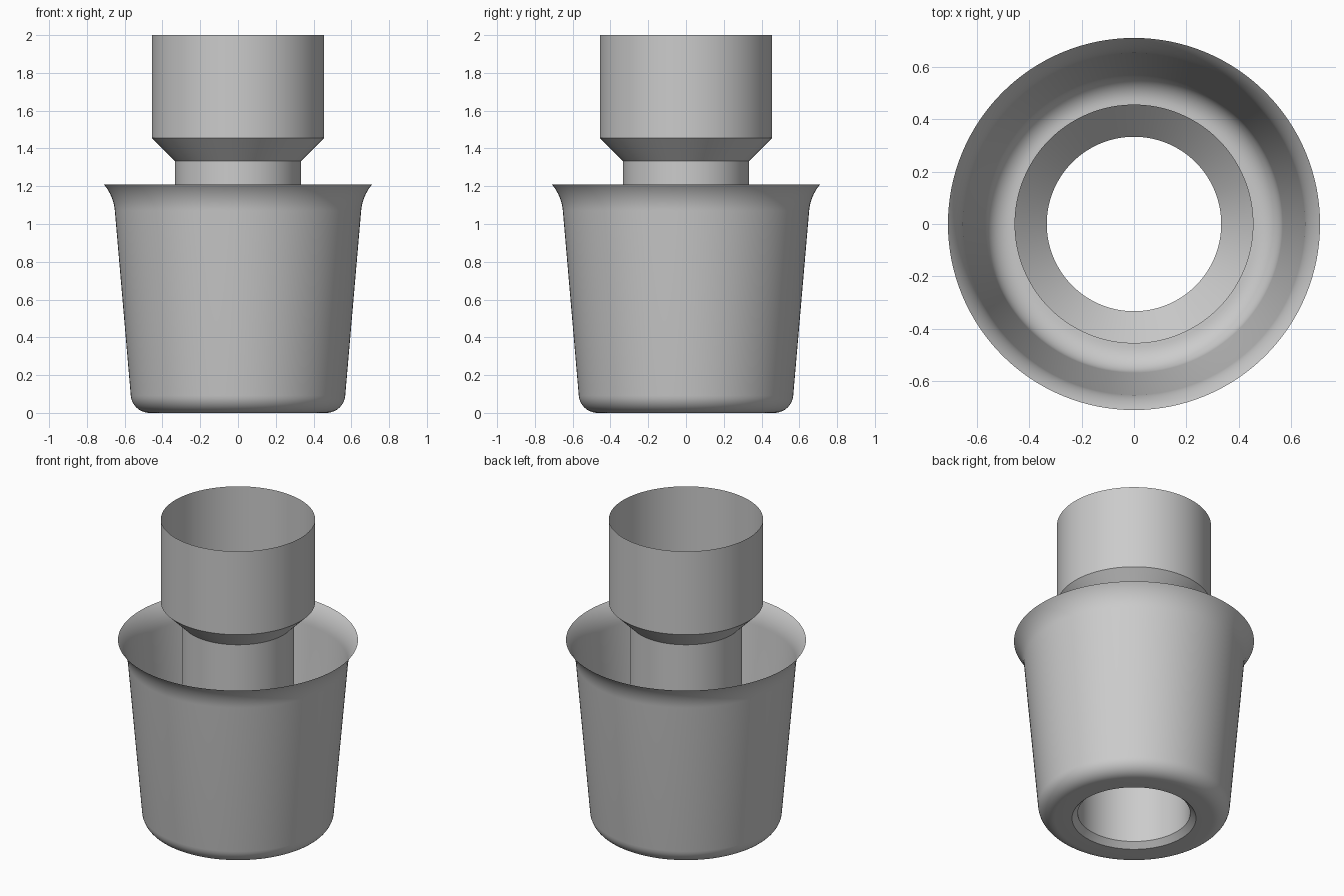
import bpy
import bmesh
from math import sin, cos, pi, radians
from mathutils import Matrix

cube = bpy.data.objects.get("Cube")
if cube:
    bpy.data.objects.remove(cube, do_unlink=True)

SIDES = 128

grey = bpy.data.materials.new("plain_grey")
grey.use_nodes = True
GREY = (0.6, 0.6, 0.6, 1.0)
grey.diffuse_color = GREY
grey.node_tree.nodes["Principled BSDF"].inputs["Base Color"].default_value = GREY


def arc(cx, cz, radius, start, end, steps):
    """Points (r, z) on a circular arc, angles in degrees."""
    angles = [radians(start + (end - start) * i / steps) for i in range(steps + 1)]
    return [(cx + radius * cos(a), cz + radius * sin(a)) for a in angles]


def lathe(name, profile):
    """Revolve an open (r, z) profile, listed bottom to top, into a thin shell."""
    bm = bmesh.new()
    rings = []
    for r, z in profile:
        rings.append([bm.verts.new((r * cos(2 * pi * i / SIDES), r * sin(2 * pi * i / SIDES), z))
                      for i in range(SIDES)])
    for low, high in zip(rings, rings[1:]):
        for i in range(SIDES):
            j = (i + 1) % SIDES
            bm.faces.new((low[i], low[j], high[j], high[i]))
    mesh = bpy.data.meshes.new(name)
    bm.to_mesh(mesh)
    bm.free()
    mesh.materials.append(grey)
    obj = bpy.data.objects.new(name, mesh)
    bpy.context.collection.objects.link(obj)
    bpy.ops.object.select_all(action='DESELECT')
    obj.select_set(True)
    bpy.context.view_layer.objects.active = obj
    bpy.ops.object.shade_smooth_by_angle(angle=radians(25))
    return obj


# Tapered outer cup: flat floor, rounded foot, leaning wall, flared rim
LEAN = 4.8
FLARE_R = 0.247
wall_top = (0.652, 1.07)
flare_cx = wall_top[0] + FLARE_R * cos(radians(LEAN))
flare_cz = wall_top[1] - FLARE_R * sin(radians(LEAN))
foot = arc(0.468, 0.1, 0.1, -90, -LEAN, 10)
flare = arc(flare_cx, flare_cz, FLARE_R, 180 - LEAN, 180 - 40.5, 10)
lathe("outer_cup", [(0.367, 0)] + foot + flare)

# Inner tube: chamfered mouth, narrow neck, cone and wide collar
TUBE_R = 0.333
COLLAR_R = 0.456
lathe("mouth_chamfer", [(0.367, 0), (TUBE_R, 0.034)])
lathe("inner_tube", [(TUBE_R, 0.034), (TUBE_R, 1.333)])
lathe("collar", [(TUBE_R, 1.333), (COLLAR_R, 1.456), (COLLAR_R, 2.0)])
